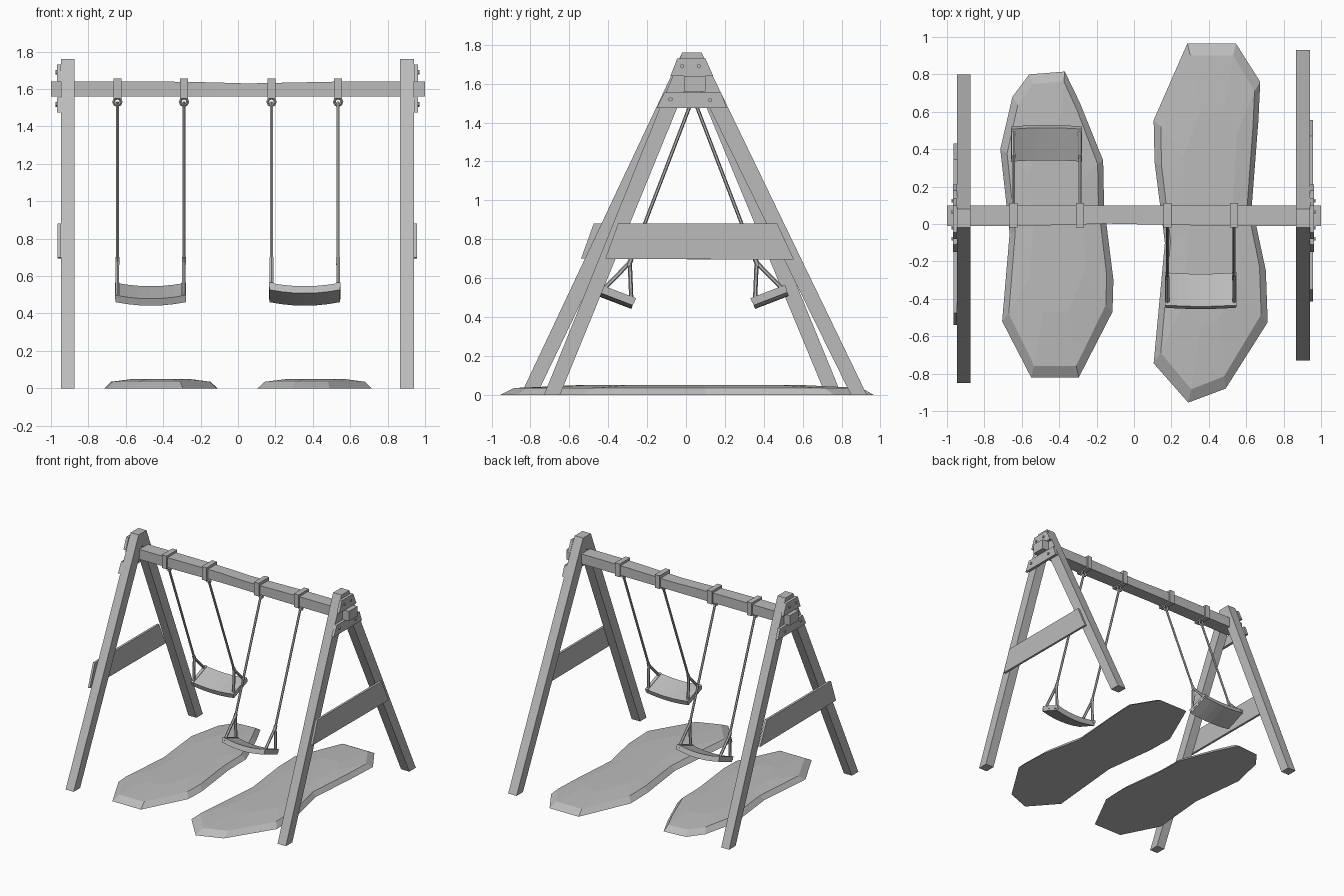
import bpy
import bmesh
import math
from mathutils import Vector, Matrix

cube = bpy.data.objects.get("Cube")
if cube:
    bpy.data.objects.remove(cube, do_unlink=True)

grey = bpy.data.materials.new("plain grey")
grey.use_nodes = True
COLOUR = (0.5, 0.5, 0.5, 1)
grey.diffuse_color = COLOUR
grey.node_tree.nodes["Principled BSDF"].inputs["Base Color"].default_value = COLOUR


def finish(name, bm, matrix=None):
    if matrix:
        bm.transform(matrix)
    bmesh.ops.recalc_face_normals(bm, faces=bm.faces)
    mesh = bpy.data.meshes.new(name)
    bm.to_mesh(mesh)
    bm.free()
    mesh.materials.append(grey)
    obj = bpy.data.objects.new(name, mesh)
    bpy.context.collection.objects.link(obj)
    return obj


def loft(name, rings, matrix=None):
    """Skin a row of equal closed rings and cap both ends."""
    bm = bmesh.new()
    rows = [[bm.verts.new(p) for p in ring] for ring in rings]
    n = len(rows[0])
    for a, b in zip(rows, rows[1:]):
        for i in range(n):
            j = (i + 1) % n
            bm.faces.new((a[i], a[j], b[j], b[i]))
    bm.faces.new(rows[0])
    bm.faces.new(rows[-1])
    return finish(name, bm, matrix)


def prism(name, outline, x0, x1):
    """Extrude a side outline of (y, z) points along x."""
    return loft(name, [[(x, y, z) for y, z in outline] for x in (x0, x1)])


def box(name, lo, hi, matrix=None):
    (x0, y0, z0), (x1, y1, z1) = lo, hi
    ring = ((x0, y0), (x1, y0), (x1, y1), (x0, y1))
    return loft(name, [[(x, y, z) for x, y in ring] for z in (z0, z1)], matrix)


def rod(name, a, b, radius, sides, matrix=None):
    a, b = Vector(a), Vector(b)
    bm = bmesh.new()
    turn = (b - a).to_track_quat('Z', 'Y').to_matrix().to_4x4()
    bmesh.ops.create_cone(bm, cap_ends=True, segments=sides, radius1=radius,
                          radius2=radius, depth=(b - a).length,
                          matrix=Matrix.Translation((a + b) / 2) @ turn)
    return finish(name, bm, matrix)


# Top beam, slightly worn toward the middle
beam = []
for x, dip, dent in ((-1, 0, 0), (-0.65, 0, 0), (-0.4, 0, 0.004), (-0.15, 0.004, 0.012),
                     (0.05, 0.01, 0.008), (0.25, 0.006, 0.004), (0.55, 0, 0), (1, 0, 0)):
    beam.append([(x, -0.01 + dent, 1.56), (x, 0.1, 1.56),
                 (x, 0.1, 1.64 - dip), (x, -0.01 + dent, 1.64 - dip)])
loft("top_beam", beam)

# A-frames with their cross boards, cover plates and bolts
for side, word, front, back, x_in, x_out in ((-1, "right", -0.85, 0.80, -0.875, -0.947),
                                             (1, "left", -0.73, 0.93, 0.865, 0.94)):
    foot = 0.082
    prism(word + "_frame_legs", [(front, 0), (-0.02, 1.76), (0.08, 1.76), (back, 0),
                                 (back - foot, 0), (0.03, 1.66), (front + foot, 0)], x_in, x_out)
    mid = (front + back) / 2 - 0.03
    prism(word + "_cross_board", [(mid - 0.485, 0.70), (mid + 0.485, 0.695),
                                  (mid + 0.40, 0.88), (mid - 0.42, 0.88)],
          x_out, x_out + side * 0.018)
    prism(word + "_lower_plate", [(-0.15, 1.475), (0.21, 1.475), (0.18, 1.555), (-0.11, 1.555)],
          x_out, x_out + side * 0.022)
    prism(word + "_upper_plate", [(-0.08, 1.64), (0.14, 1.64), (0.10, 1.73), (-0.045, 1.73)],
          x_out, x_out + side * 0.022)
    for y, z in ((-0.08, 1.52), (0.125, 1.515), (-0.02, 1.69), (0.065, 1.69)):
        rod(word + "_bolt", (x_out, y, z), (x_out + side * 0.03, y, z), 0.011, 6)


# Swing built hanging straight down from its pivot, then swung out
def swing(word, centre, angle):
    swung = (Matrix.Translation((centre, 0.037, 1.53))
             @ Matrix.Rotation(math.radians(angle), 4, 'X'))
    for s in (-1, 1):
        x = s * 0.178
        hx = centre + x
        # Band around the beam and eye ring under it
        box(word + "_beam_band", (hx - 0.021, -0.02, 1.55), (hx + 0.021, 0.112, 1.657))
        bpy.ops.mesh.primitive_torus_add(major_segments=8, minor_segments=4,
                                         major_radius=0.02, minor_radius=0.008,
                                         location=(hx, 0.037, 1.532),
                                         rotation=(math.pi / 2, 0, 0))
        ring = bpy.context.object
        ring.name = word + "_eye_ring"
        ring.data.materials.append(grey)
        # Rope, fork and seat end bar
        rod(word + "_rope", (x, 0, 0), (x, 0, -0.92), 0.009, 6, swung)
        rod(word + "_fork_knot", (x, 0, -0.89), (x, 0, -0.93), 0.013, 6, swung)
        for y in (-0.082, 0.082):
            rod(word + "_fork", (x, 0, -0.91), (x, y, -1.10), 0.011, 6, swung)
        box(word + "_seat_bar", (x - 0.012, -0.095, -1.095), (x + 0.012, 0.095, -1.07), swung)
    # Bowed seat board
    seat = []
    for i in range(7):
        t = i / 3 - 1
        x, lift = t * 0.188, 0.02 * t * t
        seat.append([(x, -0.093, -1.13 + lift), (x, 0.093, -1.13 + lift),
                     (x, 0.093, -1.09 + lift), (x, -0.093, -1.09 + lift)])
    loft(word + "_seat", seat, swung)


swing("right_swing", -0.467, 21)
swing("left_swing", 0.357, -21)


# Low worn ground patches
def patch(name, outline):
    cx = sum(p[0] for p in outline) / len(outline)
    cy = sum(p[1] for p in outline) / len(outline)
    rings = []
    for sx, sy, z in ((1, 1, 0), (0.88, 0.93, 0.035), (0.5, 0.6, 0.05)):
        rings.append([(cx + (x - cx) * sx, cy + (y - cy) * sy, z) for x, y in outline])
    loft(name, rings)


patch("right_ground_patch", [(-0.56, 0.8), (-0.37, 0.815), (-0.29, 0.65), (-0.165, 0.34),
                             (-0.16, 0.1), (-0.11, -0.3), (-0.115, -0.47), (-0.295, -0.82),
                             (-0.55, -0.82), (-0.705, -0.52), (-0.665, -0.05), (-0.715, 0.4),
                             (-0.65, 0.68)])
patch("left_ground_patch", [(0.285, 0.965), (0.545, 0.965), (0.675, 0.76), (0.665, 0.55),
                            (0.63, 0.1), (0.705, -0.25), (0.715, -0.525), (0.49, -0.88),
                            (0.29, -0.955), (0.105, -0.745), (0.165, -0.1), (0.11, 0.33),
                            (0.105, 0.555)])
